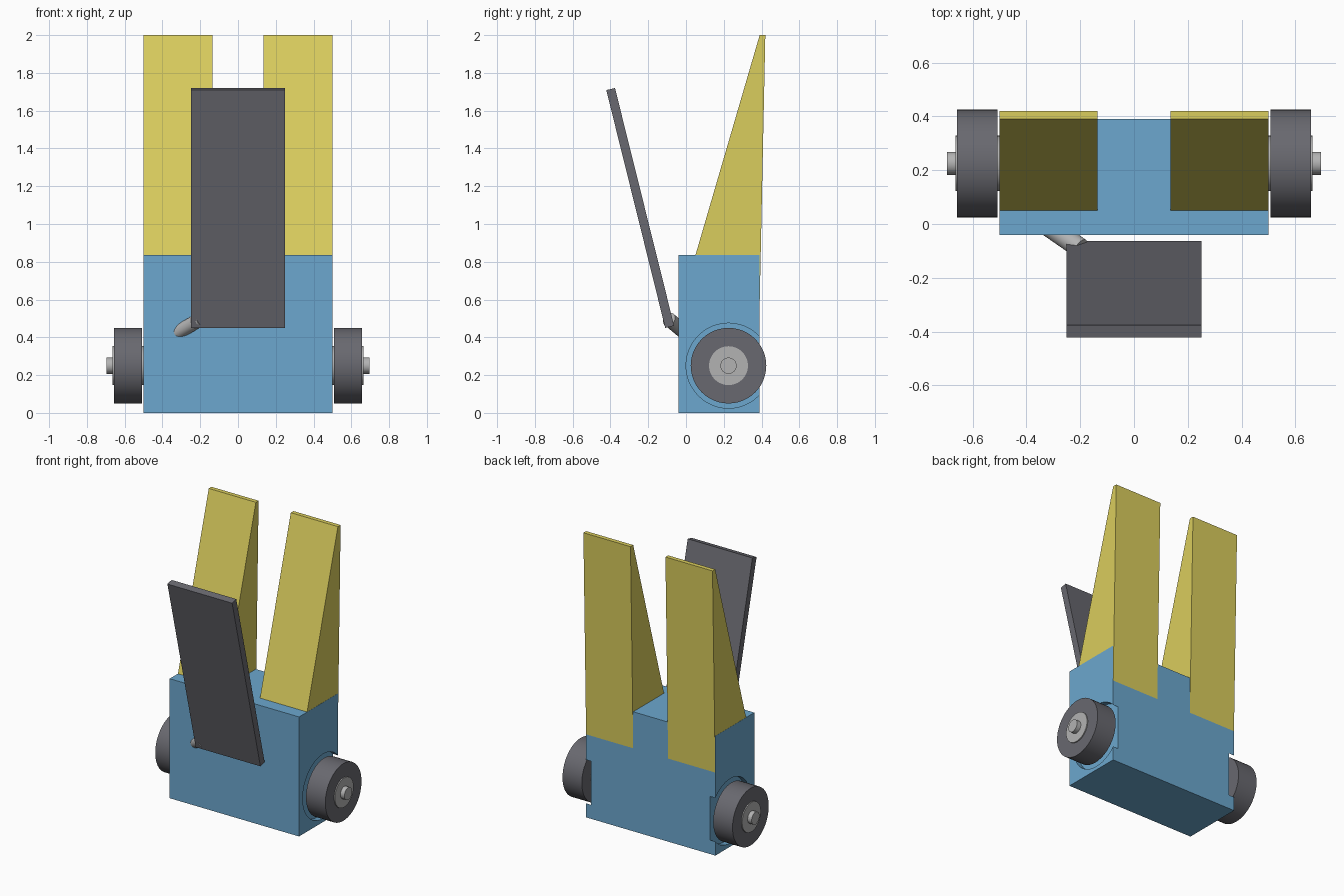
import bpy, bmesh, math
from mathutils import Vector

cube = bpy.data.objects.get("Cube")
if cube:
    bpy.data.objects.remove(cube, do_unlink=True)


def material(name, rgb):
    m = bpy.data.materials.new(name)
    m.use_nodes = True
    m.diffuse_color = (*rgb, 1)
    m.node_tree.nodes["Principled BSDF"].inputs["Base Color"].default_value = (*rgb, 1)
    return m


BLUE = material("sky blue", (0.15, 0.39, 0.62))
YELLOW = material("yellow", (0.70, 0.61, 0.11))
DARK = material("dark grey", (0.14, 0.14, 0.16))
LIGHT = material("light grey", (0.45, 0.45, 0.45))


def prism(name, profile, x0, x1, mat):
    """Extrude a (y, z) profile along x."""
    bm = bmesh.new()
    face = bm.faces.new([bm.verts.new((x0, y, z)) for y, z in profile])
    out = bmesh.ops.extrude_face_region(bm, geom=[face])
    moved = [v for v in out["geom"] if isinstance(v, bmesh.types.BMVert)]
    bmesh.ops.translate(bm, verts=moved, vec=(x1 - x0, 0, 0))
    bmesh.ops.recalc_face_normals(bm, faces=bm.faces)
    me = bpy.data.meshes.new(name)
    bm.to_mesh(me)
    bm.free()
    ob = bpy.data.objects.new(name, me)
    bpy.context.collection.objects.link(ob)
    me.materials.append(mat)
    return ob


def rod(name, a, b, radius, mat, sides=48):
    """Cylinder from point a to point b."""
    a, b = Vector(a), Vector(b)
    bpy.ops.mesh.primitive_cylinder_add(vertices=sides, radius=radius,
                                        depth=(b - a).length, location=(a + b) / 2)
    ob = bpy.context.object
    ob.name = name
    ob.rotation_euler = (b - a).to_track_quat("Z", "Y").to_euler()
    ob.data.materials.append(mat)
    bpy.ops.object.shade_smooth_by_angle(angle=math.radians(35))
    return ob


# Body block with a shallow round wheel well on each side
body = prism("body", [(-0.04, 0), (0.39, 0), (0.39, 0.835), (-0.04, 0.835)], -0.5, 0.5, BLUE)
WY, WZ = 0.225, 0.25

for side, s in (("left", 1), ("right", -1)):
    def across(name, x0, x1, radius, mat):
        return rod(f"{side}_{name}", (s * x0, WY, WZ), (s * x1, WY, WZ), radius, mat)

    well = across("well_cutter", 0.46, 0.6, 0.225, BLUE)
    well.hide_render = True
    well.hide_set(True)
    cut = body.modifiers.new(side + " well", "BOOLEAN")
    cut.object = well
    cut.solver = "EXACT"

    # Wheel, hub and axle end
    across("wheel", 0.508, 0.657, 0.2, DARK)
    across("hub", 0.44, 0.664, 0.103, LIGHT)
    across("axle", 0.45, 0.695, 0.043, LIGHT)

    # Tall wedge sunk into the top of the body
    prism(side + "_wedge", [(0.05, 0.6), (0.05, 0.835), (0.39, 2), (0.42, 2), (0.39, 0.58)],
          s * 0.135, s * 0.499, YELLOW)

# Leaning front panel
prism("front_panel", [(-0.11, 0.45), (-0.063, 0.461), (-0.376, 1.72), (-0.422, 1.709)],
      -0.25, 0.25, DARK)

# Slanted peg joining the panel to the body
rod("panel_peg", (-0.33, 0.0, 0.42), (-0.20, -0.09, 0.495), 0.038, LIGHT, 32)
